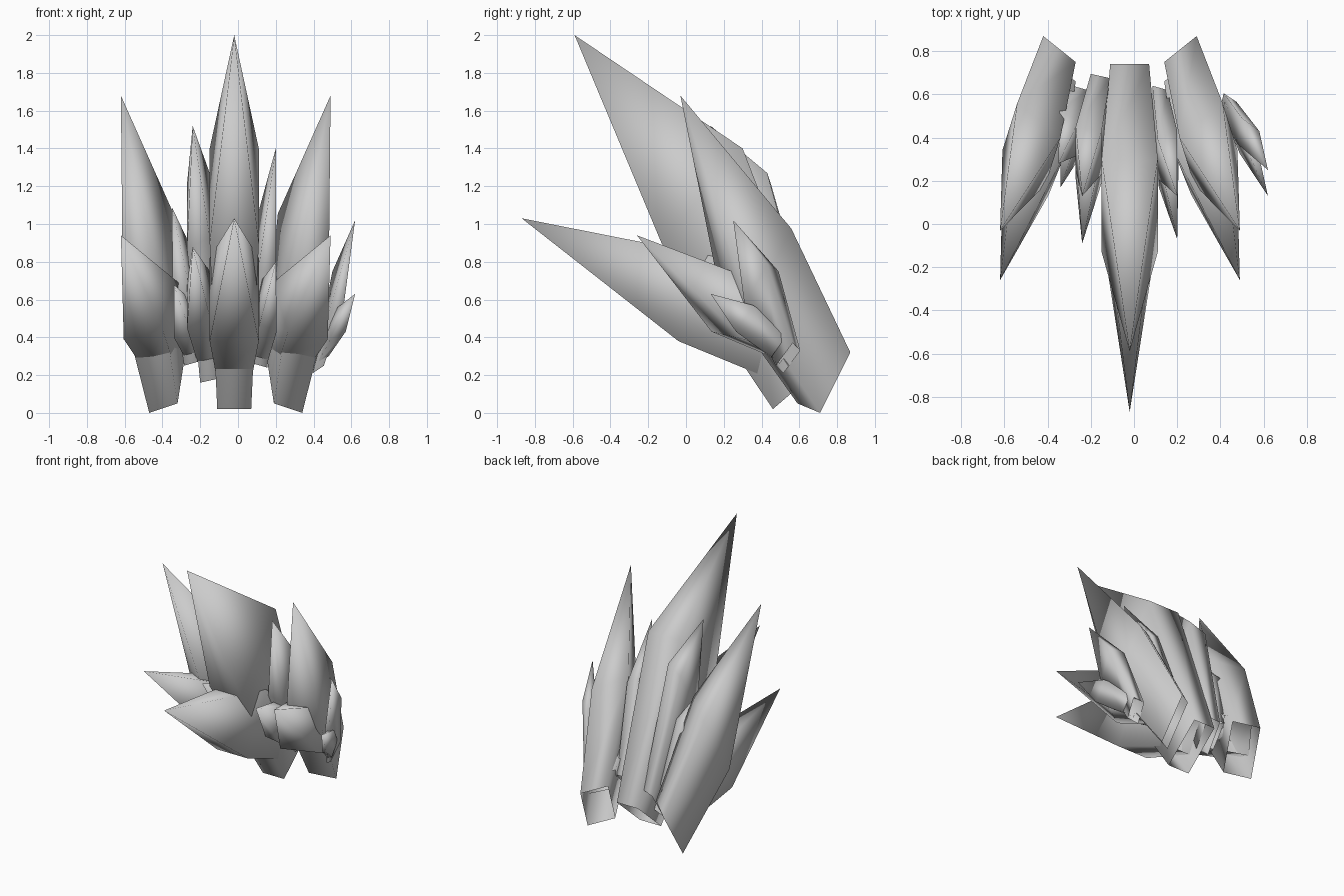
import bpy
from mathutils import Vector as V

AXIS = -0.065  # mirror plane of the large side shards


def shard(name, base, u, v, ring, ru, rv, tip, flip=False):
    """Four-sided crystal: open base quad, wider middle quad, pointed tip.
    u / v are half width and half depth at the base, ru / rv at the middle."""
    pts = []
    for c, a, b in ((base, u, v), (ring, ru, rv)):
        c, a, b = V(c), V(a), V(b)
        pts += [c - a - b, c + a - b, c + a + b, c - a + b]
    pts.append(V(tip))
    if flip:
        pts = [V((2 * AXIS - p.x, p.y, p.z)) for p in pts]
    faces = []
    for i in range(4):
        j = (i + 1) % 4
        faces += [(i, j, 4 + j, 4 + i), (4 + i, 4 + j, 8)]
    if flip:
        faces = [f[::-1] for f in faces]
    me = bpy.data.meshes.new(name)
    me.from_pydata([p[:] for p in pts], [], faces)
    me.polygons.foreach_set("use_smooth", [True] * len(me.polygons))
    ob = bpy.data.objects.new(name, me)
    bpy.context.collection.objects.link(ob)


# central pair
shard("centre_upper_shard", (-.02, .60, .14), (.09, 0, 0), (0, .14, .12),
      (-.02, .085, 1.15), (.13, 0, 0), (0, .215, .25), (-.02, -.59, 2.0))
shard("centre_lower_shard", (-.02, .55, .33), (.09, 0, 0), (0, .08, .16),
      (-.02, .075, .60), (.13, 0, 0), (0, .115, .22), (-.02, -.87, 1.03))

# large side pairs, mirrored
for side, flip in (("left", False), ("right", True)):
    shard(side + "_upper_shard", (-.37, .73, .185), (.075, -.06, .025), (.025, .08, .16),
          (-.475, .37, .80), (.10, -.08, .04), (.034, .108, .215),
          (-.62, -.03, 1.68), flip)
    shard(side + "_lower_shard", (-.38, .66, .34), (.075, -.06, .02), (.035, .06, .10),
          (-.46, .32, .54), (.105, -.085, .02), (.04, .10, .13),
          (-.62, -.26, .94), flip)

# small pairs between and beside the large ones
shard("inner_left_upper_shard", (-.155, .62, .27), (.045, -.01, .01), (0, .065, .10),
      (-.21, .34, 1.07), (.06, -.01, .03), (0, .10, .17), (-.24, .13, 1.52))
shard("inner_left_lower_shard", (-.17, .56, .36), (.045, -.01, .01), (0, .05, .08),
      (-.21, .27, .60), (.06, -.01, .03), (0, .07, .12), (-.24, -.09, .88))

shard("outer_left_upper_shard", (-.25, .57, .34), (.035, -.01, .01), (0, .06, .08),
      (-.30, .42, .75), (.045, -.02, .02), (0, .08, .12), (-.35, .28, 1.09))
shard("outer_left_lower_shard", (-.25, .53, .37), (.035, -.01, .01), (0, .04, .06),
      (-.295, .39, .50), (.045, -.02, .01), (0, .06, .09), (-.34, .17, .68))

shard("inner_right_upper_shard", (.12, .56, .33), (.035, -.01, -.01), (0, .07, .08),
      (.155, .32, .90), (.045, .02, -.02), (0, .09, .15), (.20, .13, 1.40))
shard("inner_right_lower_shard", (.125, .51, .36), (.035, .01, -.01), (0, .05, .07),
      (.16, .26, .56), (.045, .02, -.02), (0, .07, .11), (.20, -.07, .80))

shard("far_right_upper_shard", (.435, .54, .29), (.03, -.02, .02), (.01, .045, .06),
      (.53, .40, .66), (.04, -.03, .02), (.01, .06, .11), (.62, .25, 1.02))
shard("far_right_lower_shard", (.45, .51, .33), (.03, -.02, .02), (0, .035, .05),
      (.53, .34, .48), (.04, -.03, .02), (0, .045, .07), (.62, .13, .63))
